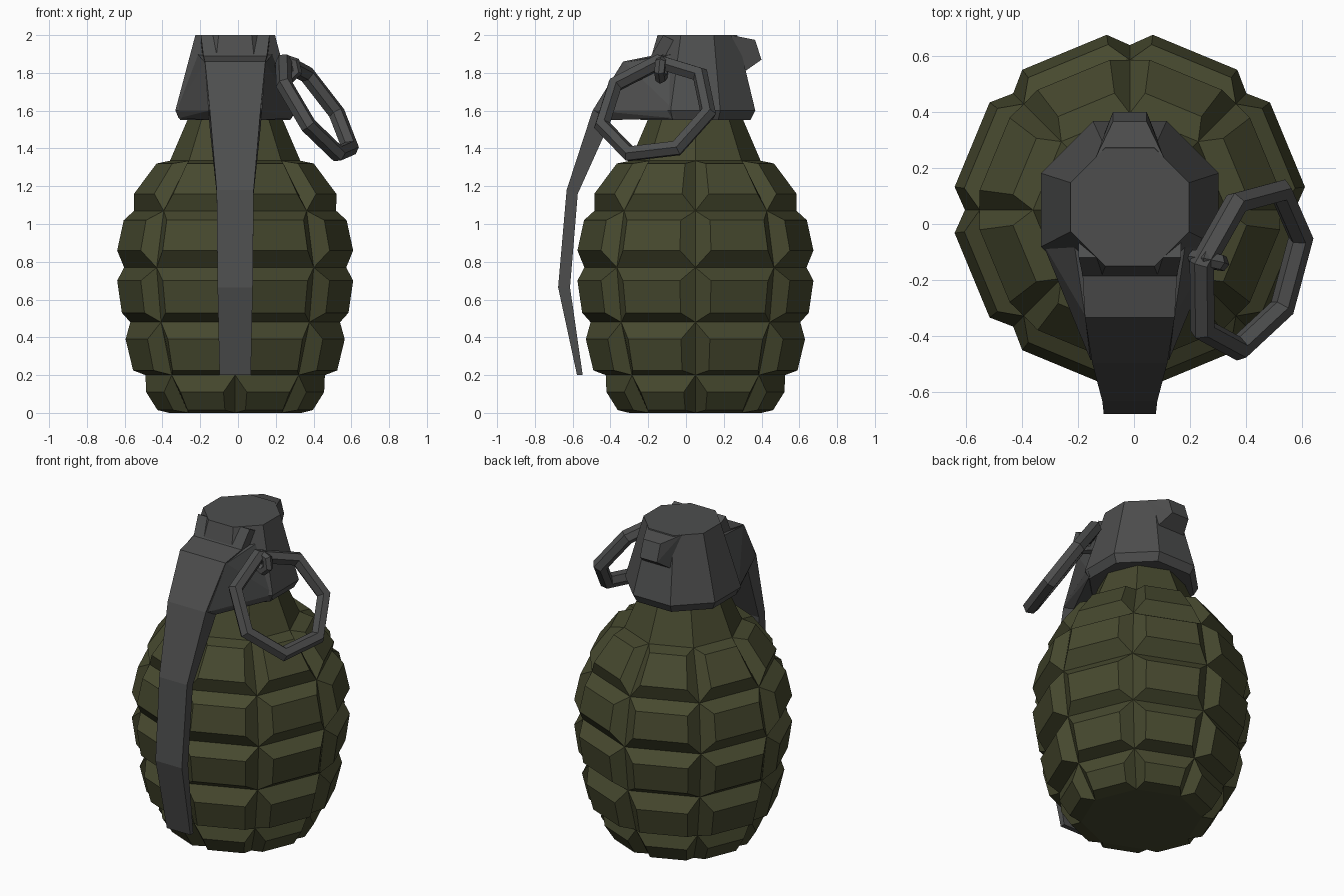
import bpy, bmesh
from math import cos, sin, pi, radians
from mathutils import Vector, Matrix

if "Cube" in bpy.data.objects:
    bpy.data.objects.remove(bpy.data.objects["Cube"])

CX, CY = -0.015, 0.05      # axis of the body


def material(name, col):
    m = bpy.data.materials.new(name)
    m.diffuse_color = (*col, 1)
    m.use_nodes = True
    m.node_tree.nodes["Principled BSDF"].inputs["Base Color"].default_value = m.diffuse_color
    return m


OLIVE = material("olive", (0.062, 0.066, 0.028))
STEEL = material("dark_steel", (0.075, 0.076, 0.076))


def finish(bm, name, mat):
    bmesh.ops.remove_doubles(bm, verts=bm.verts, dist=1e-4)
    bmesh.ops.recalc_face_normals(bm, faces=bm.faces)
    me = bpy.data.meshes.new(name)
    bm.to_mesh(me)
    bm.free()
    me.materials.append(mat)
    ob = bpy.data.objects.new(name, me)
    bpy.context.collection.objects.link(ob)
    return ob


def loft(bm, rings, closed=False):
    """Skin equal-length rings of points; cap the ends unless closed."""
    vs = [[bm.verts.new(p) for p in r] for r in rings]
    n = len(vs[0])
    pairs = list(zip(vs, vs[1:] + vs[:1])) if closed else list(zip(vs, vs[1:]))
    for a, b in pairs:
        for i in range(n):
            j = (i + 1) % n
            bm.faces.new((a[i], a[j], b[j], b[i]))
    if not closed:
        bm.faces.new(vs[0])
        bm.faces.new(vs[-1])


def polar(r, deg, z, cy=CY):
    return Vector((CX + r * cos(radians(deg)), cy + r * sin(radians(deg)), z))


def octagon(r, z, start=0, cy=CY):
    return [polar(r, start + 45 * i, z, cy) for i in range(8)]


# Body: grid of grooves, every cell rising to a raised block
grooves = [(0.35, 0), (0.475, 0.2), (0.555, 0.48), (0.588, 0.77), (0.535, 1.07), (0.345, 1.335)]
blocks = [((0.415, 0.015), (0.475, 0.11)), ((0.545, 0.225), (0.585, 0.39)),
          ((0.605, 0.53), (0.63, 0.70)), ((0.63, 0.86), (0.595, 1.02)),
          ((0.54, 1.16), (0.42, 1.32))]
bm = bmesh.new()
for row, ((rl, zl), (rh, zh)) in enumerate(blocks):
    (gl, z0), (gh, z1) = grooves[row:row + 2]
    for k in range(8):
        a = 45 * k
        outer = [polar(gl, a, z0), polar(gl, a + 45, z0), polar(gh, a + 45, z1), polar(gh, a, z1)]
        inner = [polar(rl, a + 7.5, zl), polar(rl, a + 37.5, zl),
                 polar(rh, a + 37.5, zh), polar(rh, a + 7.5, zh)]
        o, n = [[bm.verts.new(p) for p in q] for q in (outer, inner)]
        bm.faces.new(n)
        for i in range(4):
            j = (i + 1) % 4
            bm.faces.new((o[i], o[j], n[j], n[i]))
bm.faces.new([bm.verts.new(p) for p in octagon(0.35, 0)])
finish(bm, "body", OLIVE)

# Neck
bm = bmesh.new()
loft(bm, [octagon(0.345, 1.335), octagon(0.24, 1.58)])
finish(bm, "neck", OLIVE)

# Fuze head: tapered octagon with a chamfered lower edge
bm = bmesh.new()
loft(bm, [octagon(0.315, 1.55, 22.5), octagon(0.343, 1.6, 22.5), octagon(0.228, 2.0, 22.5, 0.06)])
finish(bm, "fuze_head", STEEL)


def hull(name, half):
    """Convex solid from (half width, y, z) points mirrored in x."""
    bm = bmesh.new()
    for w, y, z in half:
        for s in (-1, 1):
            bm.verts.new((CX + s * w, y, z))
    res = bmesh.ops.convex_hull(bm, input=bm.verts)
    junk = {g for g in res["geom_interior"] + res["geom_unused"] if isinstance(g, bmesh.types.BMVert)}
    bmesh.ops.delete(bm, geom=list(junk), context='VERTS')
    bmesh.ops.dissolve_limit(bm, angle_limit=radians(1), verts=bm.verts, edges=bm.edges)
    return finish(bm, name, STEEL)


# Hinge lug at the back, cheeks between head and lever
hull("hinge_lug", [(0.12, 0.24, 2.0), (0.06, 0.365, 1.975), (0.06, 0.40, 1.87),
                   (0.10, 0.30, 1.80), (0.10, 0.2, 1.80), (0.12, 0.2, 2.0)])
hull("lever_cheeks", [(0.165, -0.17, 1.885), (0.16, -0.325, 1.855), (0.14, -0.485, 1.6),
                      (0.135, -0.40, 1.55), (0.30, -0.06, 1.56), (0.315, -0.06, 1.6),
                      (0.2, -0.06, 1.9)])

# Safety lever: outer and inner profile with half width
lever = [(-0.12, 2.0, -0.06, 1.97, 0.182), (-0.185, 1.89, -0.13, 1.85, 0.168),
         (-0.333, 1.86, -0.29, 1.81, 0.16), (-0.495, 1.6, -0.42, 1.5, 0.134),
         (-0.632, 1.18, -0.573, 1.16, 0.098), (-0.677, 0.665, -0.614, 0.665, 0.093),
         (-0.577, 0.2, -0.547, 0.2, 0.083)]
bm = bmesh.new()
loft(bm, [[(CX - w, yo, zo), (CX + w, yo, zo), (CX + w, yi, zi), (CX - w, yi, zi)]
          for yo, zo, yi, zi, w in lever])
finish(bm, "safety_lever", STEEL)


def ring(name, centre, down, side, major, minor, count, sides, phase):
    """Low-poly ring in the plane of the down and side directions."""
    n = down.cross(side).normalized()
    rings = []
    for k in range(count):
        a = radians(phase) + 2 * pi * k / count
        u = cos(a) * down + sin(a) * side
        rings.append([centre + u * (major + minor * cos(2 * pi * s / sides))
                      + n * minor * sin(2 * pi * s / sides) for s in range(sides)])
    bm = bmesh.new()
    loft(bm, rings, True)
    finish(name=name, bm=bm, mat=STEEL)


# Pull ring and the small pin loop holding it
side = Vector((0.33, 0.944, 0)).normalized()
down = Vector((0.52, -0.18, -0.83)).normalized()
ring("pull_ring", Vector((0.41, -0.16, 1.61)), down, side, 0.30, 0.045, 7, 6, -18)
ring("pin_loop", Vector((0.265, -0.13, 1.82)), Vector((0.95, -0.2, -0.3)).normalized(),
     Vector((0.3, 0, 0.95)).normalized(), 0.05, 0.03, 6, 6, 0)
